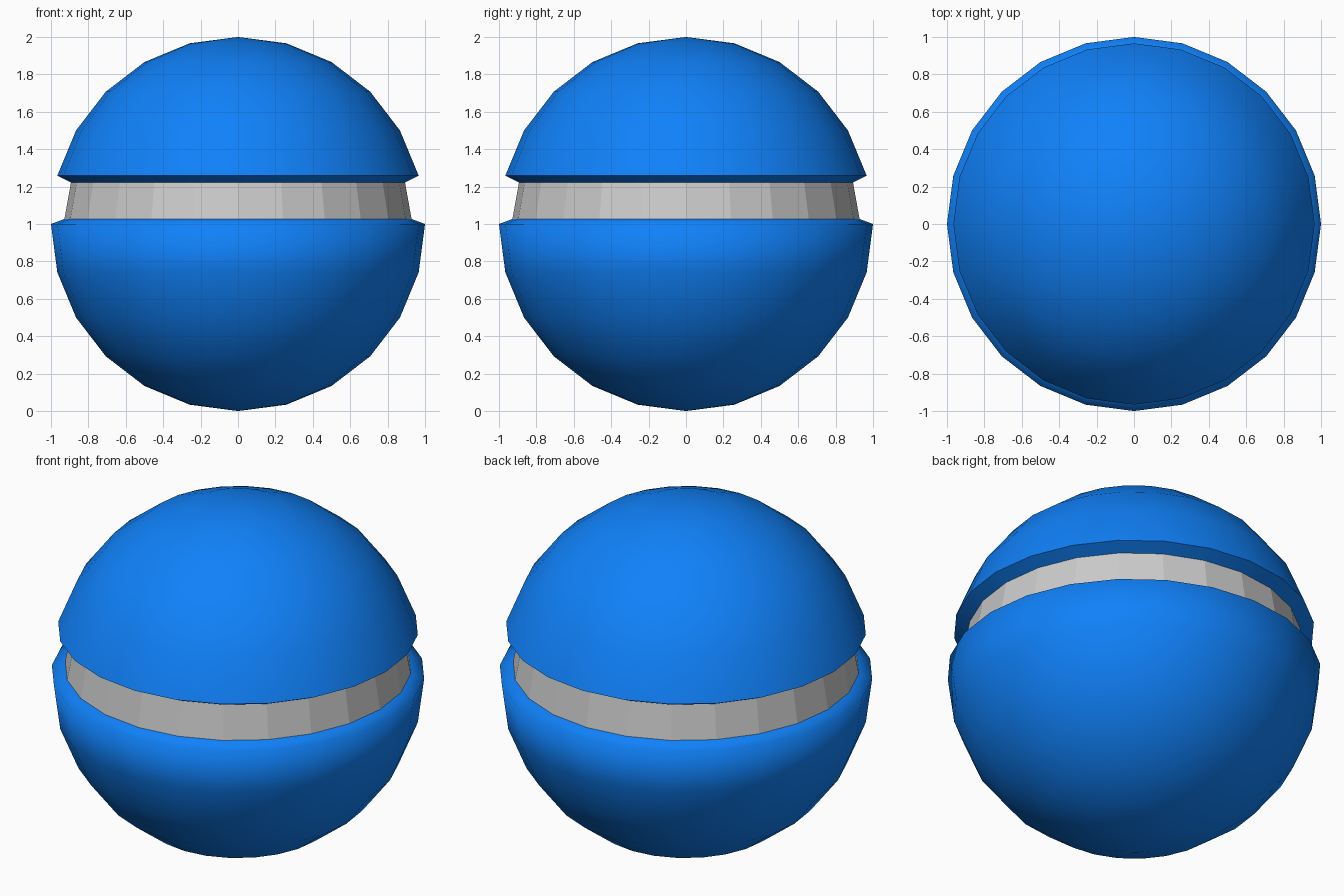
import bpy, bmesh
from math import sin, cos, pi, radians

if "Cube" in bpy.data.objects:
    bpy.data.objects.remove(bpy.data.objects["Cube"])

SIDES = 24
STEP = radians(15)


def lathe(name, profile, material=None, smooth=True):
    """Spin a (radius, z) profile around z; zero radius makes a pole."""
    bm = bmesh.new()
    verts = [bm.verts.new((r, 0, z)) for r, z in profile]
    edges = [bm.edges.new(pair) for pair in zip(verts, verts[1:])]
    bmesh.ops.spin(bm, geom=verts + edges, cent=(0, 0, 0), axis=(0, 0, 1),
                   angle=2 * pi, steps=SIDES, use_duplicate=False)
    bmesh.ops.remove_doubles(bm, verts=bm.verts, dist=1e-4)
    bmesh.ops.recalc_face_normals(bm, faces=bm.faces)
    mesh = bpy.data.meshes.new(name)
    bm.to_mesh(mesh)
    bm.free()
    obj = bpy.data.objects.new(name, mesh)
    bpy.context.collection.objects.link(obj)
    if material:
        mesh.materials.append(material)
    if smooth:
        bpy.ops.object.select_all(action='DESELECT')
        obj.select_set(True)
        bpy.context.view_layer.objects.active = obj
        bpy.ops.object.shade_smooth_by_angle(angle=radians(80))
    return obj


def arc(first, last):
    """Points of the sphere outline, counted in 15 degree steps of latitude."""
    return [(cos(i * STEP) if abs(i) < 6 else 0, 1 + sin(i * STEP))
            for i in range(first, last + 1)]


blue = bpy.data.materials.new("blue")
blue.diffuse_color = (0.005, 0.22, 0.95, 1)
blue.use_nodes = True
blue.node_tree.nodes["Principled BSDF"].inputs["Base Color"].default_value = blue.diffuse_color

groove_top = (0.893, 1.222)
groove_bottom = (0.928, 1.027)

# Lower bowl with its sloping lip
lathe("lower_bowl", arc(-6, 0) + [groove_bottom], blue)
# Grey recessed band
lathe("recessed_band", [groove_bottom, groove_top], smooth=False)
# Upper dome with its undercut lip
lathe("upper_dome", [groove_top] + arc(1, 6), blue)
